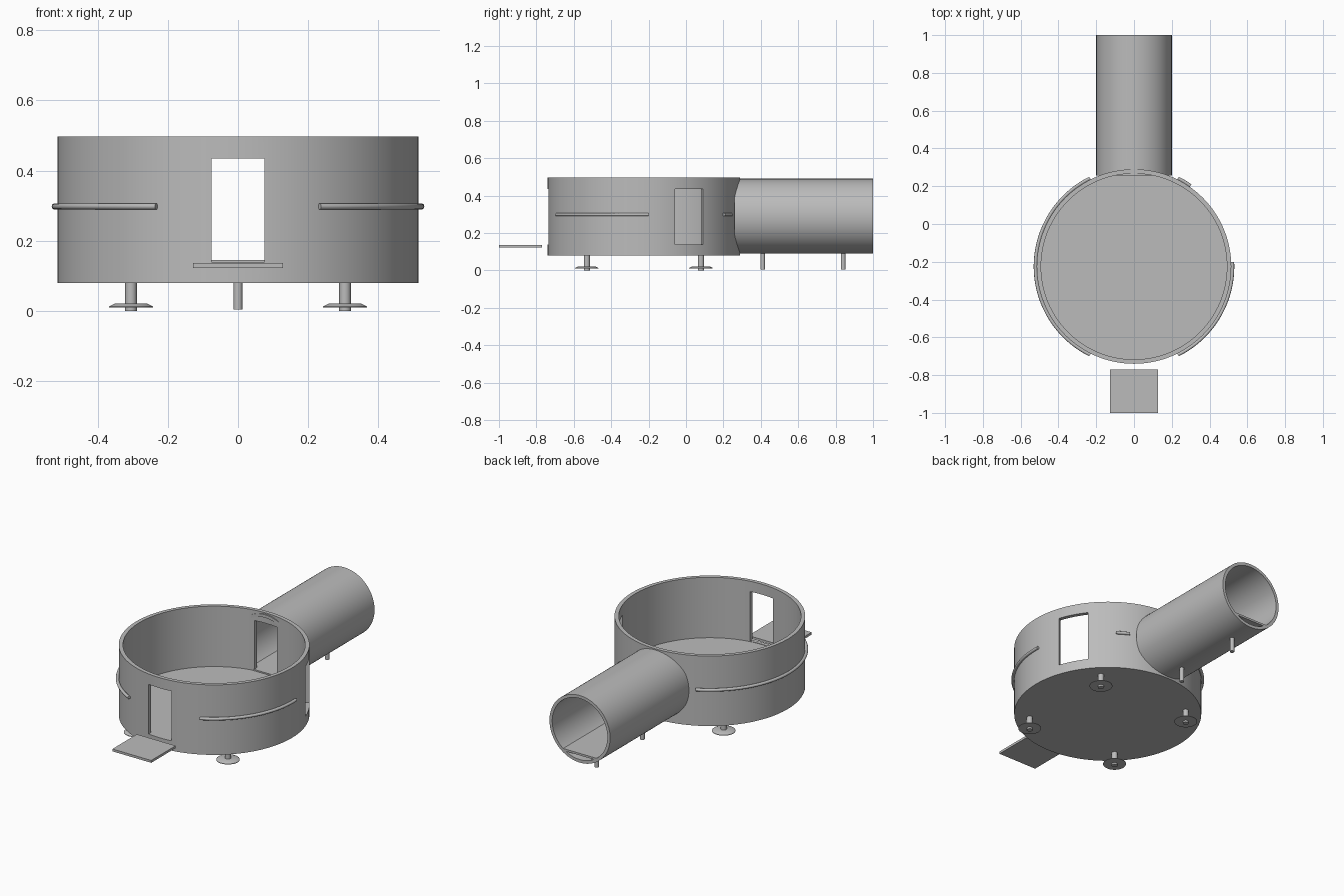
import bpy, bmesh
from math import sin, cos, radians, sqrt
from mathutils import Matrix, Vector

cube = bpy.data.objects.get("Cube")
if cube:
    bpy.data.objects.remove(cube, do_unlink=True)

grey = bpy.data.materials.new("plain grey")
grey.use_nodes = True
COLOUR = (0.5, 0.5, 0.5, 1)
grey.diffuse_color = COLOUR
grey.node_tree.nodes["Principled BSDF"].inputs["Base Color"].default_value = COLOUR

CY = -0.225            # drum centre on y
R, RI = 0.515, 0.492   # drum outer and inner radius
FLOOR = 0.137


def add(name, data):
    obj = bpy.data.objects.new(name, data)
    bpy.context.collection.objects.link(obj)
    data.materials.append(grey)
    return obj


def smooth(obj):
    bpy.ops.object.select_all(action='DESELECT')
    obj.select_set(True)
    bpy.context.view_layer.objects.active = obj
    bpy.ops.object.shade_smooth_by_angle(angle=radians(30))


def lathe(name, profile, segments, matrix, closed=False):
    """Spin a (radius, height) profile around z, then place it."""
    bm = bmesh.new()
    verts = [bm.verts.new((r, 0, z)) for r, z in profile]
    pairs = list(zip(verts, verts[1:] + verts[:1]))
    edges = [bm.edges.new(p) for p in (pairs if closed else pairs[:-1])]
    bmesh.ops.spin(bm, geom=verts + edges, axis=(0, 0, 1), cent=(0, 0, 0),
                   steps=segments, angle=radians(360), use_merge=True)
    bmesh.ops.remove_doubles(bm, verts=bm.verts, dist=1e-5)
    bmesh.ops.recalc_face_normals(bm, faces=bm.faces)
    bm.transform(matrix)
    mesh = bpy.data.meshes.new(name)
    bm.to_mesh(mesh)
    bm.free()
    obj = add(name, mesh)
    smooth(obj)
    return obj


def box(name, size, matrix):
    bm = bmesh.new()
    bmesh.ops.create_cube(bm, size=1, matrix=matrix @ Matrix.Diagonal((*size, 1)))
    mesh = bpy.data.meshes.new(name)
    bm.to_mesh(mesh)
    bm.free()
    return add(name, mesh)


def cut_door(target, angle, width):
    """Cut a rectangular doorway through the wall at an angle from +x."""
    place = (Matrix.Translation((0, CY, 0)) @ Matrix.Rotation(radians(angle), 4, 'Z')
             @ Matrix.Translation((0.5, 0, 0.287)))
    cutter = box("door_cutter", (0.16, width, 0.296), place)
    cutter.hide_render = True
    mod = target.modifiers.new("door", 'BOOLEAN')
    mod.operation = 'DIFFERENCE'
    mod.solver = 'EXACT'
    mod.object = cutter
    bpy.context.view_layer.objects.active = target
    bpy.ops.object.modifier_apply(modifier=mod.name)
    bpy.data.objects.remove(cutter, do_unlink=True)


# Open drum with a raised floor and three doorways
drum = lathe("drum", [(0, 0.08), (R, 0.08), (R, 0.497), (RI, 0.497), (RI, FLOOR), (0, FLOOR)],
             128, Matrix.Translation((0, CY, 0)))
for angle, width in ((-90, 0.15), (28.3, 0.172), (90, 0.15)):
    cut_door(drum, angle, width)
smooth(drum)

# Entrance tunnel running back from the drum
START, END, TR, TI, TZ = 0.258, 1.0, 0.2, 0.182, 0.29
lathe("tunnel", [(TR, START), (TR, END), (TI, END), (TI, START)], 96,
      Matrix.Translation((0, 0, TZ)) @ Matrix.Rotation(radians(-90), 4, 'X'), closed=True)

# Flat walkway inside the tunnel
TOP = 0.145
half = sqrt(TI ** 2 - (TZ - TOP) ** 2) + 0.004
box("tunnel_floor", (2 * half, END - START, 0.012),
    Matrix.Translation((0, (START + END) / 2, TOP - 0.006)))

# Landing plate in front of the front door
box("landing_plate", (0.256, 0.23, 0.014), Matrix.Translation((0, -0.885, 0.13)))


# Handrails around the wall
def rail(name, start, end):
    curve = bpy.data.curves.new(name, 'CURVE')
    curve.dimensions = '3D'
    curve.bevel_depth = 0.009
    curve.bevel_resolution = 3
    curve.use_fill_caps = True
    steps = max(4, int((end - start) / 2.5))
    line = curve.splines.new('POLY')
    line.points.add(steps)
    for i, point in enumerate(line.points):
        a = radians(start + (end - start) * i / steps)
        point.co = (0.522 * cos(a), CY + 0.522 * sin(a), 0.298, 1)
    add(name, curve)


rail("right_side_rail", 116.5, 243.5)
rail("left_side_front_rail", -63.5, 2.7)
rail("left_side_back_rail", 55, 63.5)

# Drum feet: a post with a sloped pad
for side, sx in (("left", 1), ("right", -1)):
    for end, sy in (("front", -1), ("back", 1)):
        place = Matrix.Translation((sx * 0.305, CY + sy * 0.305, 0))
        lathe(f"{end}_{side}_post", [(0, 0), (0.0165, 0), (0.0165, 0.085), (0, 0.085)], 24, place)
        lathe(f"{end}_{side}_pad", [(0, 0.01), (0.063, 0.01), (0.063, 0.013), (0.047, 0.021),
                                    (0, 0.021)], 32, place)

# Tunnel posts
for name, y in (("tunnel_front_post", 0.41), ("tunnel_back_post", 0.84)):
    lathe(name, [(0, 0.005), (0.0125, 0.005), (0.0125, 0.1), (0, 0.1)], 24,
          Matrix.Translation((0, y, 0)))
